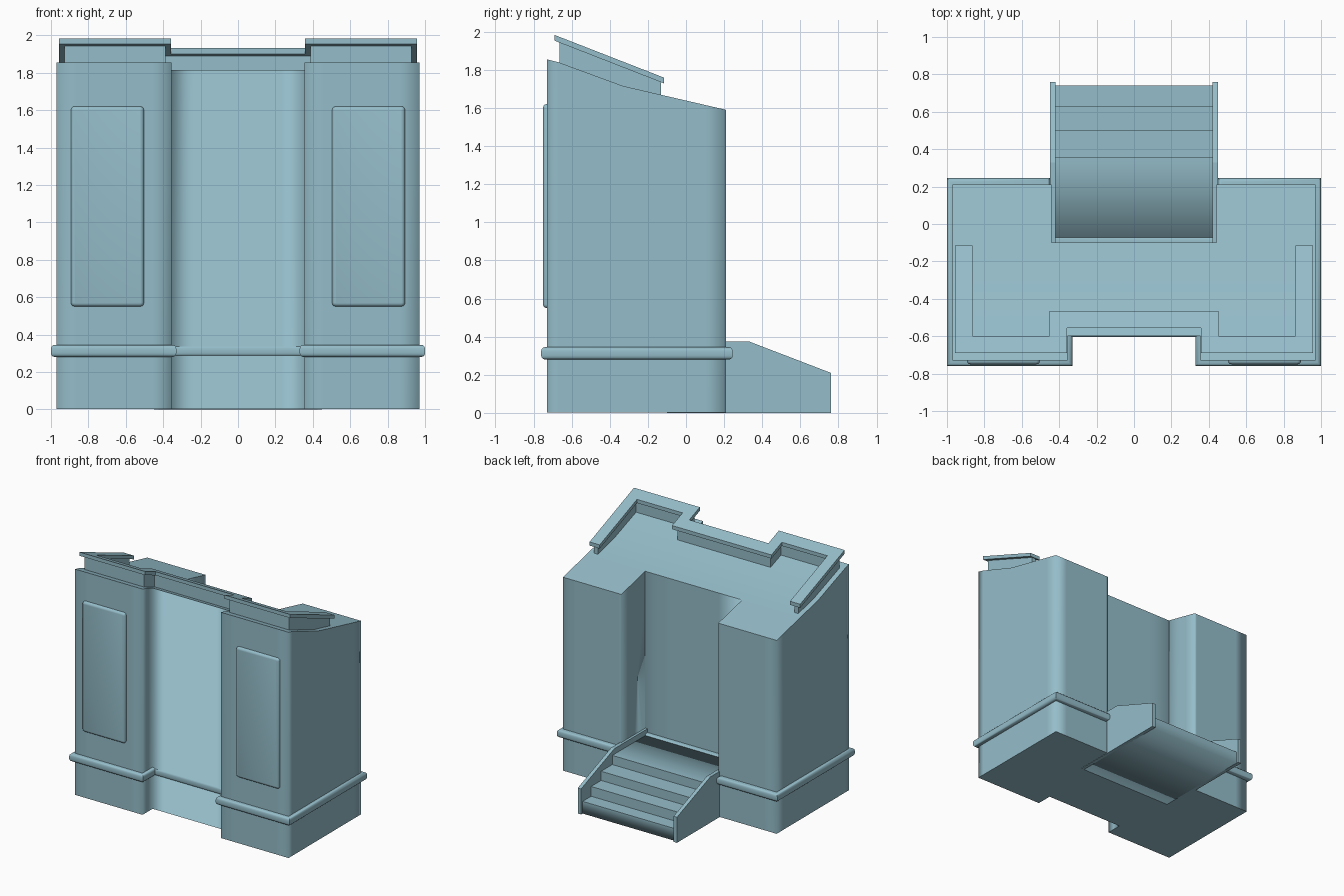
import bpy, bmesh
from mathutils import Vector

if "Cube" in bpy.data.objects:
    bpy.data.objects.remove(bpy.data.objects["Cube"])

paint = bpy.data.materials.new("pale_teal")
paint.use_nodes = True
colour = (0.30, 0.51, 0.59, 1)
paint.diffuse_color = colour
paint.node_tree.nodes["Principled BSDF"].inputs["Base Color"].default_value = colour


def finish(name, bm):
    bmesh.ops.recalc_face_normals(bm, faces=bm.faces)
    mesh = bpy.data.meshes.new(name)
    bm.to_mesh(mesh)
    bm.free()
    mesh.materials.append(paint)
    obj = bpy.data.objects.new(name, mesh)
    bpy.context.collection.objects.link(obj)
    return obj


def prism(points, direction):
    """Extrude a closed outline of 3D points along a direction."""
    bm = bmesh.new()
    face = bm.faces.new([bm.verts.new(p) for p in points])
    out = bmesh.ops.extrude_face_region(bm, geom=[face])
    moved = [v for v in out["geom"] if isinstance(v, bmesh.types.BMVert)]
    bmesh.ops.translate(bm, verts=moved, vec=direction)
    bmesh.ops.recalc_face_normals(bm, faces=bm.faces)
    return bm


def mirrored(half):
    return half + [(-x, y) for x, y in reversed(half)]


def cut(bm, axis, value):
    co, no = Vector(), Vector()
    co[axis], no[axis] = value, 1
    bmesh.ops.bisect_plane(bm, geom=bm.verts[:] + bm.edges[:] + bm.faces[:],
                           plane_co=co, plane_no=no)


def smooth_between(bm, test):
    """Smooth all faces; keep sharp every edge that fails the test."""
    bm.normal_update()
    for f in bm.faces:
        f.smooth = True
    for e in bm.edges:
        e.smooth = test(e)


# Body: notched plan with a sloping, slightly bent top
SLOPE = [(-0.73, 1.855), (-0.67, 1.84), (-0.33, 1.715), (0.21, 1.59)]


def top_height(y):
    for (y0, z0), (y1, z1) in zip(SLOPE, SLOPE[1:]):
        if y <= y1 + 1e-4:
            return z0 + (z1 - z0) * (y - y0) / (y1 - y0)
    return SLOPE[-1][1]


plan = mirrored([(0.355, -0.6), (0.355, -0.73), (0.97, -0.73),
                 (0.97, 0.21), (0.44, 0.21), (0.44, -0.1)])
bm = prism([(x, y, 0.003) for x, y in plan], (0, 0, 1))
for y in (-0.67, -0.6, -0.33, -0.1, 0.1):
    cut(bm, 1, y)
for x in (0.23, 0.46, 0.86):
    cut(bm, 0, x)
    cut(bm, 0, -x)
for v in bm.verts:
    if v.co.z > 0.5:
        v.co.z = top_height(v.co.y)
smooth_between(bm, lambda e: len({abs(f.normal.z) > 0.5 for f in e.link_faces}) == 1)
finish("body", bm)

# Base moulding: wider band with rounded rims
band = mirrored([(0.33, -0.605), (0.33, -0.76), (1.0, -0.76),
                 (1.0, 0.245), (0.45, 0.245), (0.45, -0.07)])
bm = prism([(x, y, 0.28) for x, y in band], (0, 0, 0.065))
rims = [e for e in bm.edges if abs(e.verts[0].co.z - e.verts[1].co.z) < 1e-4]
bmesh.ops.bevel(bm, geom=rims, offset=0.02, segments=3, profile=0.5, affect='EDGES')
smooth_between(bm, lambda e: e.calc_face_angle(0) < 0.7)
finish("base_moulding", bm)

# Front panels: raised plates with softened rims
for side, label in ((1, "left"), (-1, "right")):
    cx, hw = side * 0.698, 0.195
    bm = prism([(cx - hw, -0.72, 0.55), (cx + hw, -0.72, 0.55),
                (cx + hw, -0.72, 1.62), (cx - hw, -0.72, 1.62)], (0, -0.03, 0))
    corners = [e for e in bm.edges
               if abs(e.verts[0].co.y - e.verts[1].co.y) > 0.01]
    bmesh.ops.bevel(bm, geom=corners, offset=0.02, segments=3, profile=0.5, affect='EDGES')
    rim = [e for e in bm.edges if all(v.co.y < -0.745 for v in e.verts)]
    bmesh.ops.bevel(bm, geom=rim, offset=0.018, segments=3, profile=0.5, affect='EDGES')
    smooth_between(bm, lambda e: e.calc_face_angle(0) < 0.7)
    finish(label + "_front_panel", bm)


# Top rail: slim upright wall below a flat tilted cap
def rail_top(y):
    return 1.983 - 0.39 * (y + 0.69)


def rail_outline(half_width, end):
    w = half_width
    outer = [(0.405 - w, -0.51 - w), (0.405 - w, -0.645 - w),
             (0.91 + w, -0.645 - w), (0.91 + w, end)]
    inner = [(0.91 - w, end), (0.91 - w, -0.645 + w),
             (0.405 + w, -0.645 + w), (0.405 + w, -0.51 + w)]
    return mirrored(outer + inner)


bm = prism([(x, y, rail_top(y) - 0.03) for x, y in rail_outline(0.046, -0.115)],
           (0, 0, 0.03))
finish("rail_cap", bm)

bm = prism([(x, y, 0) for x, y in rail_outline(0.018, -0.13)], (0, 0, 1))
for v in bm.verts:
    v.co.z = rail_top(v.co.y) - 0.02 if v.co.z > 0.5 else top_height(v.co.y) - 0.03
finish("rail_wall", bm)

# Rear steps with a landing inside the notch
profile = [(-0.1, 0.0), (0.74, 0.0)]
treads = [(0.74, 0.1), (0.63, 0.18), (0.5, 0.255), (0.355, 0.33)]
for (y, z), (back, _) in zip(treads, treads[1:] + [(-0.1, 0)]):
    profile += [(y, z), (back, z)]
bm = prism([(-0.425, y, z) for y, z in profile], (0.85, 0, 0))


def rounded(e):
    low = all(v.co.z < 0.01 for v in e.verts)
    rear = all(v.co.y < -0.09 for v in e.verts)
    across = abs(e.verts[0].co.x - e.verts[1].co.x) > 0.1
    return across and (low or rear)


smooth_between(bm, rounded)
finish("rear_steps", bm)

# Sloped side boards of the steps
side_profile = [(-0.1, 0), (0.76, 0), (0.76, 0.21), (0.33, 0.375), (-0.1, 0.375)]
for x, label in ((0.42, "left"), (-0.45, "right")):
    bm = prism([(x, y, z) for y, z in side_profile], (0.03, 0, 0))
    finish(label + "_step_board", bm)
